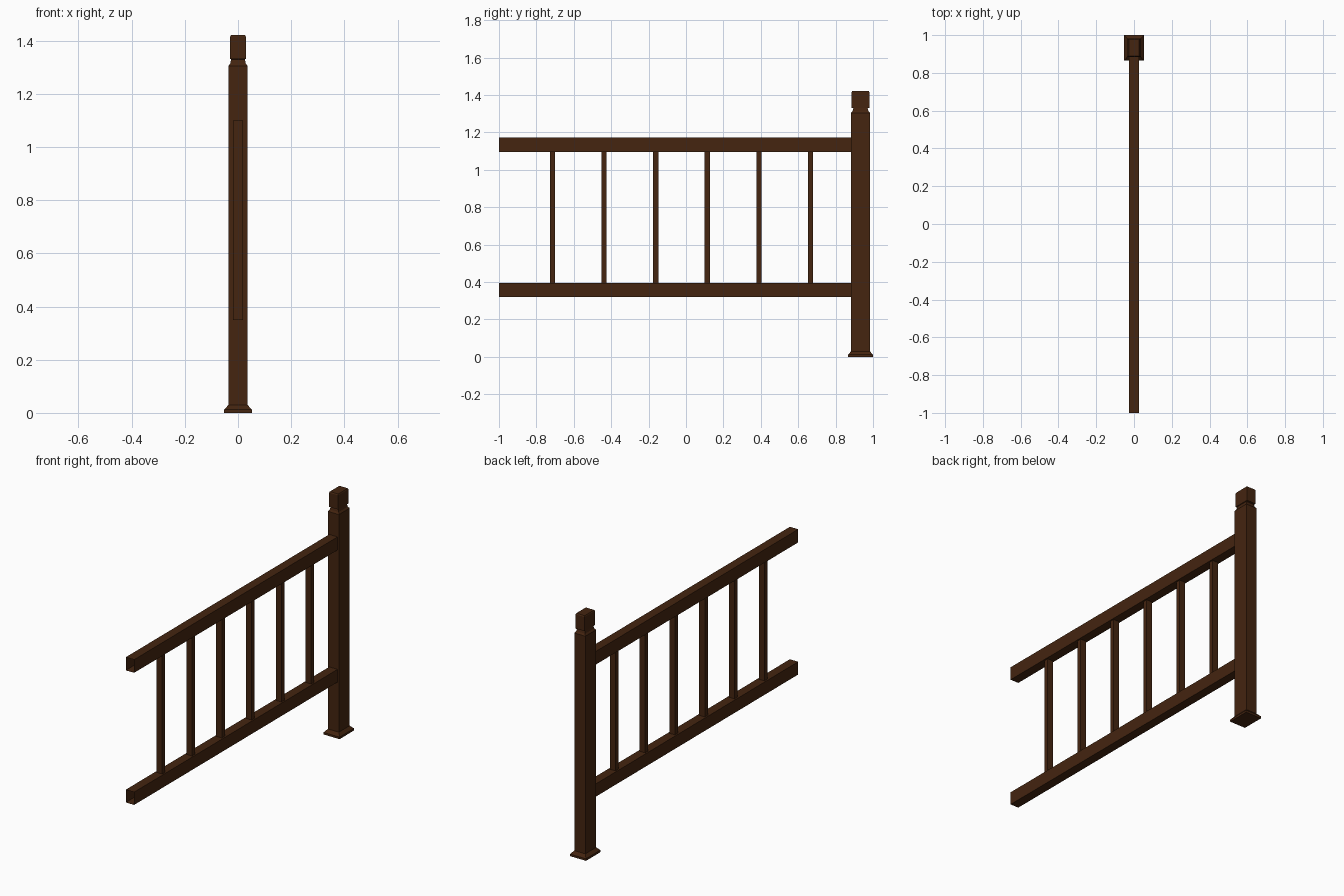
import bpy, bmesh

if "Cube" in bpy.data.objects:
    bpy.data.objects.remove(bpy.data.objects["Cube"])

wood = bpy.data.materials.new("dark brown wood")
wood.diffuse_color = (0.058, 0.018, 0.005, 1)
wood.use_nodes = True
wood.node_tree.nodes["Principled BSDF"].inputs["Base Color"].default_value = wood.diffuse_color


def finish(name, bm):
    bmesh.ops.recalc_face_normals(bm, faces=bm.faces)
    me = bpy.data.meshes.new(name)
    bm.to_mesh(me)
    bm.free()
    me.materials.append(wood)
    ob = bpy.data.objects.new(name, me)
    bpy.context.collection.objects.link(ob)
    return ob


def loft(name, rings, y):
    """Stack of rectangles (z, half x, half y) joined into one closed solid."""
    bm = bmesh.new()
    loops = [[bm.verts.new((sx * hx, y + sy * hy, z))
              for sx, sy in ((-1, -1), (1, -1), (1, 1), (-1, 1))]
             for z, hx, hy in rings]
    for a, b in zip(loops, loops[1:]):
        for i in range(4):
            j = (i + 1) % 4
            bm.faces.new((a[i], a[j], b[j], b[i]))
    bm.faces.new(loops[0])
    bm.faces.new(loops[-1])
    return finish(name, bm)


def rail(name, z0, z1, y0=-1.0, y1=0.885, hx=0.027):
    """Hollow square tube with open ends."""
    bm = bmesh.new()
    a, b = [[bm.verts.new((x, y, z)) for x, z in
             ((-hx, z0), (hx, z0), (hx, z1), (-hx, z1))] for y in (y0, y1)]
    for i in range(4):
        j = (i + 1) % 4
        bm.faces.new((a[i], a[j], b[j], b[i]))
    return finish(name, bm)


# Newel post: flared foot, shaft, chamfered shoulder, neck and cap
POST_Y = 0.933
loft("newel_post", [
    (0.0, 0.052, 0.067), (0.012, 0.052, 0.067), (0.030, 0.036, 0.050),
    (1.305, 0.036, 0.050), (1.315, 0.029, 0.042), (1.330, 0.026, 0.038),
    (1.332, 0.030, 0.048), (1.415, 0.030, 0.048), (1.421, 0.027, 0.044)], POST_Y)

# Rails
rail("bottom_rail", 0.321, 0.396)
rail("top_rail", 1.095, 1.172)

# Balusters
for i in range(6):
    loft(f"baluster_{i + 1}", [(0.35, 0.018, 0.014), (1.10, 0.018, 0.014)],
         -0.714 + 0.276 * i)
